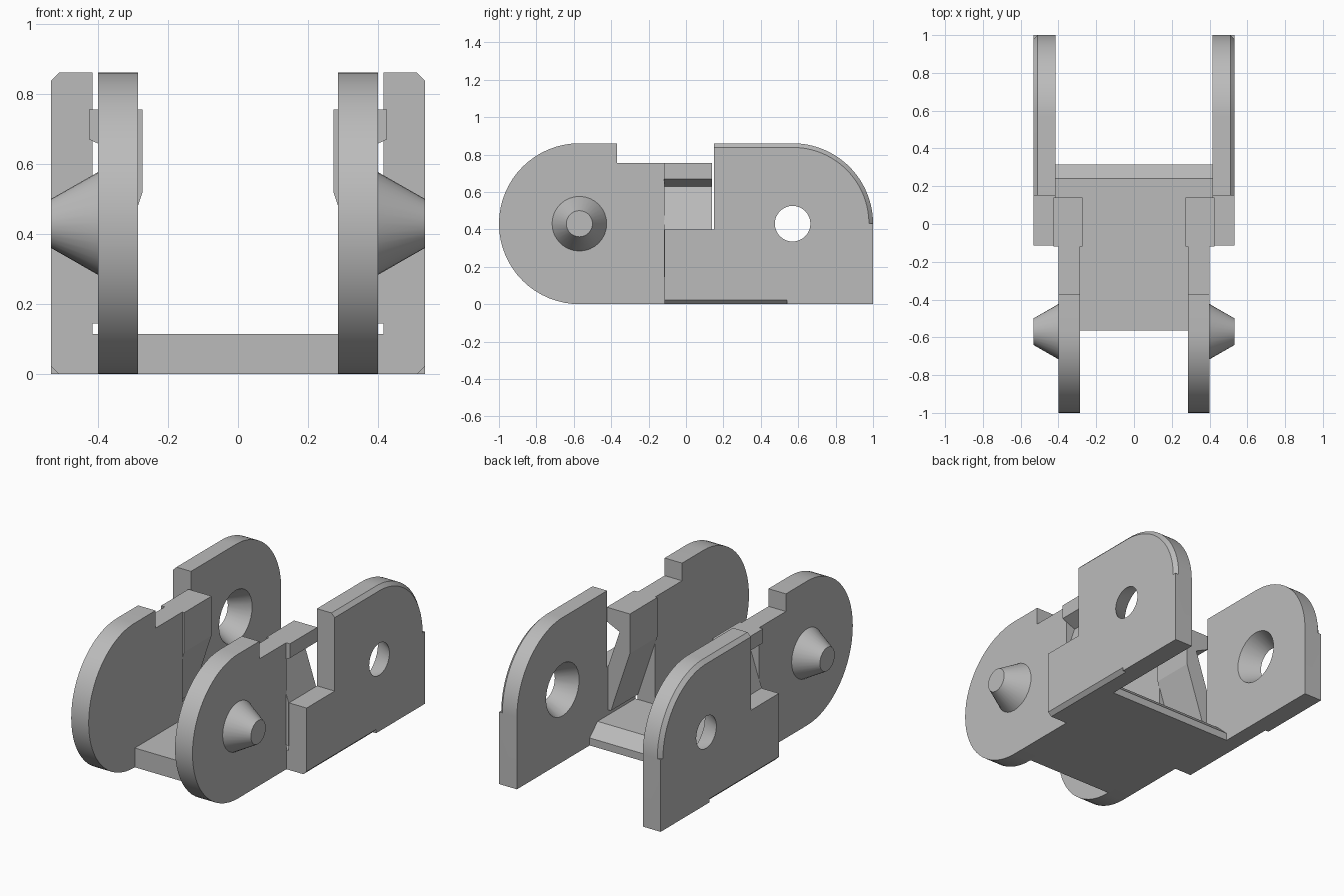
import bpy
import bmesh
from math import sin, cos, pi

default = bpy.data.objects.get("Cube")
if default:
    bpy.data.objects.remove(default, do_unlink=True)

grey = bpy.data.materials.new("plain grey")
grey.use_nodes = True
grey.diffuse_color = (0.5, 0.5, 0.5, 1)
grey.node_tree.nodes["Principled BSDF"].inputs["Base Color"].default_value = (0.5, 0.5, 0.5, 1)

R = 0.43       # end radius, also the pivot height
PIVOT = 0.57   # pivot distance from the centre
STEPS = 32


def loft(name, sections):
    """Skin matching rings of points and cap both ends."""
    bm = bmesh.new()
    rings = [[bm.verts.new(p) for p in ring] for ring in sections]
    count = len(rings[0])
    for a, b in zip(rings, rings[1:]):
        for i in range(count):
            j = (i + 1) % count
            bm.faces.new((a[i], a[j], b[j], b[i]))
    bm.faces.new(rings[0])
    bm.faces.new(rings[-1])
    bmesh.ops.remove_doubles(bm, verts=bm.verts, dist=0.0001)
    bmesh.ops.recalc_face_normals(bm, faces=bm.faces)
    mesh = bpy.data.meshes.new(name)
    bm.to_mesh(mesh)
    bm.free()
    obj = bpy.data.objects.new(name, mesh)
    bpy.context.collection.objects.link(obj)
    mesh.materials.append(grey)
    return obj


def select(obj):
    bpy.ops.object.select_all(action='DESELECT')
    obj.select_set(True)
    bpy.context.view_layer.objects.active = obj


def smooth(obj):
    select(obj)
    bpy.ops.object.shade_smooth_by_angle(angle=0.5)


def at_x(x, profile):
    return [(x, y, z) for y, z in profile]


def arc(y, radius, start, end):
    angles = [start + (end - start) * i / STEPS for i in range(STEPS + 1)]
    return [(y + radius * cos(a), R + radius * sin(a)) for a in angles]


def cone(name, y, x1, r1, x2, r2):
    turn = arc(y, 1, 0, 2 * pi)[:-1]
    rings = [[(x, y + (py - y) * r, R + (pz - R) * r) for py, pz in turn]
             for x, r in ((x1, r1), (x2, r2))]
    return loft(name, rings)


def wing_profile(c):
    """Rear wing outline, with its upper and lower edges drawn in by c."""
    return ([(-0.115, c), (-0.115, 0.40), (0.15, 0.40), (0.15, 0.86 - c)]
            + arc(PIVOT, R - c, pi / 2, 0)
            + [(1, R), (1, 0), (0.54, 0), (0.54, c)])


for side, s in (("left", 1), ("right", -1)):
    # Front plate with round nose and stepped top
    plate = arc(-PIVOT, R, pi / 2, 3 * pi / 2) + [
        (-0.115, 0), (-0.115, 0.755), (-0.37, 0.755), (-0.37, 0.86)]
    smooth(loft(side + "_front_plate", [at_x(s * 0.285, plate), at_x(s * 0.40, plate)]))

    # Tapered pivot peg
    smooth(cone(side + "_pivot_peg", -PIVOT, s * 0.395, 0.149, s * 0.533, 0.07))

    # Rear wing with chamfered rim and countersunk hole
    wing = loft(side + "_rear_wing", [at_x(s * 0.415, wing_profile(0)),
                                      at_x(s * 0.511, wing_profile(0)),
                                      at_x(s * 0.533, wing_profile(0.022))])
    cutter = cone(side + "_hole_cutter", PIVOT, s * 0.395, 0.166, s * 0.553, 0.085)
    cutter.hide_render = True
    cut = wing.modifiers.new("pivot_hole", 'BOOLEAN')
    cut.operation = 'DIFFERENCE'
    cut.solver = 'EXACT'
    cut.object = cutter
    select(wing)
    bpy.ops.object.modifier_apply(modifier=cut.name)
    bpy.data.objects.remove(cutter, do_unlink=True)
    smooth(wing)

    # Slanted web with the top ledge, joining plate to wing
    web = [(0.272, 0.755), (0.425, 0.755), (0.425, 0.67), (0.34, 0.63),
           (0.417, 0.40), (0.417, 0.145), (0.397, 0.145), (0.272, 0.52)]
    loft(side + "_web", [[(s * x, y, z) for x, z in web] for y in (-0.118, 0.14)])

# Floor: narrow between the plates, wide between the wings
loft("front_floor", [at_x(x, [(-0.565, 0), (-0.11, 0), (-0.11, 0.115), (-0.565, 0.115)])
                     for x in (-0.29, 0.29)])
loft("rear_floor", [at_x(x, [(-0.115, 0), (0.315, 0), (0.315, 0.045), (0.24, 0.115),
                             (-0.115, 0.115)]) for x in (-0.418, 0.418)])
